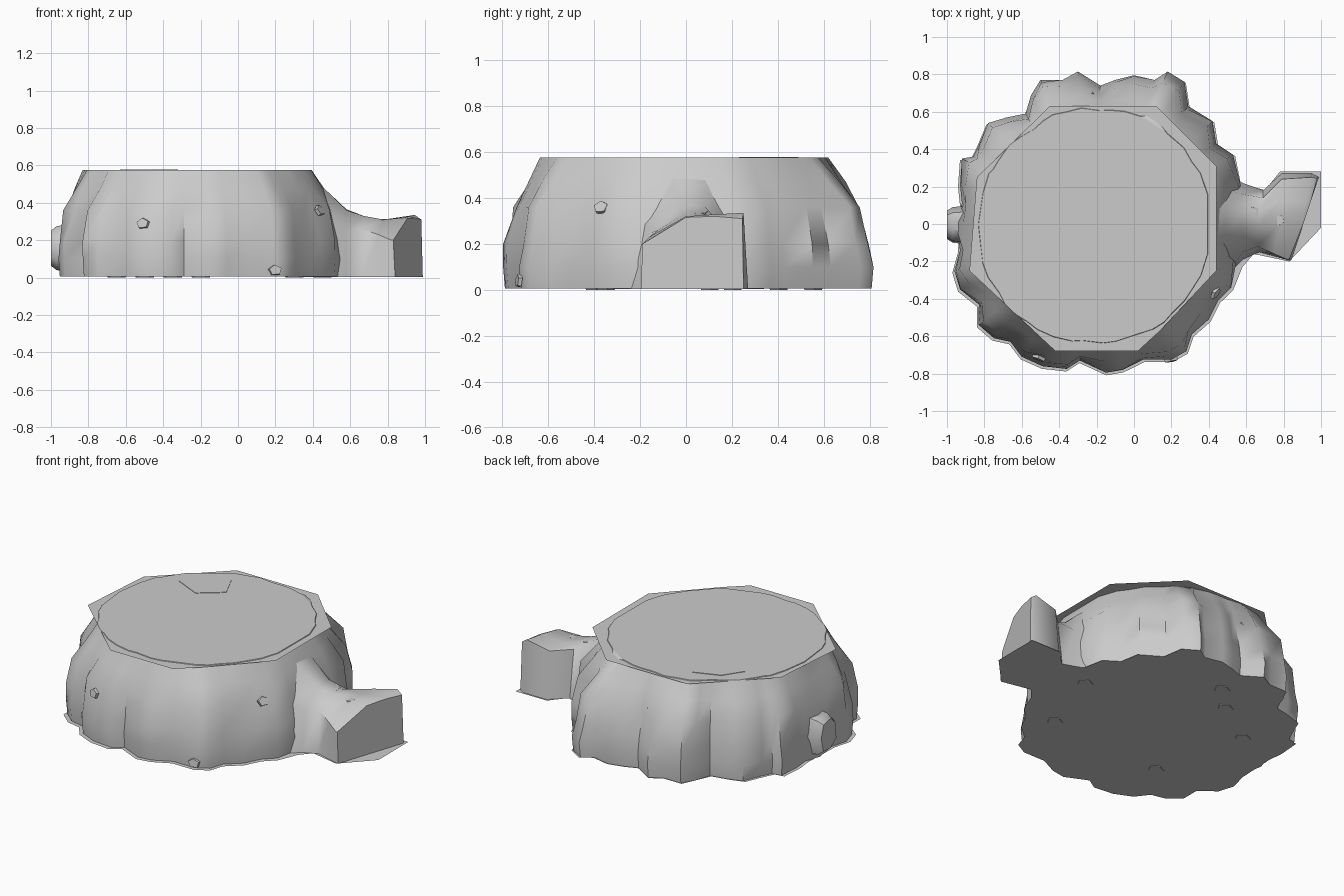
import bpy, bmesh, math, random
from mathutils import Vector

if "Cube" in bpy.data.objects:
    bpy.data.objects.remove(bpy.data.objects["Cube"])

random.seed(4)
CX = -0.215
# base outline of the fluted trunk, counter-clockwise
RIM = [(.57,.2),(.53,.36),(.44,.42),(.42,.54),(.29,.62),(.27,.75),(.18,.805),(.11,.76),(0,.785),
       (-.1,.76),(-.18,.73),(-.3,.805),(-.38,.76),(-.5,.76),(-.55,.68),(-.58,.58),(-.68,.56),
       (-.78,.53),(-.83,.41),(-.86,.35),(-.92,.34),(-.93,.2),(-.92,.1),(-.955,0),(-.93,-.15),
       (-.96,-.26),(-.93,-.36),(-.83,-.44),(-.83,-.55),(-.75,-.62),(-.66,-.64),(-.6,-.72),
       (-.49,-.77),(-.36,-.785),(-.29,-.74),(-.15,-.805),(-.06,-.79),(.05,-.735),(.2,-.735),
       (.28,-.69),(.31,-.6),(.4,-.52),(.45,-.42),(.52,-.35),(.55,-.2)]


def make(name, verts, faces, smooth=True):
    me = bpy.data.meshes.new(name)
    me.from_pydata(verts, [], faces)
    bm = bmesh.new()
    bm.from_mesh(me)
    bmesh.ops.recalc_face_normals(bm, faces=bm.faces)
    bm.to_mesh(me)
    bm.free()
    ob = bpy.data.objects.new(name, me)
    bpy.context.collection.objects.link(ob)
    if smooth:
        bpy.ops.object.select_all(action='DESELECT')
        ob.select_set(True)
        bpy.context.view_layer.objects.active = ob
        bpy.ops.object.shade_smooth_by_angle(angle=math.radians(50))
    return ob


def loft(name, rings):
    n = len(rings[0])
    verts = [p for r in rings for p in r]
    faces = [(k*n+i, k*n+(i+1) % n, (k+1)*n+(i+1) % n, (k+1)*n+i)
             for k in range(len(rings)-1) for i in range(n)]
    faces += [tuple(range(n)), tuple(range((len(rings)-1)*n, len(rings)*n))]
    return make(name, verts, faces)


def ring(z, t, s=1.0, rough=0):
    """Blend from the fluted base outline (t=0) to the rounder cut (t=1)."""
    out = []
    for x, y in RIM:
        d = Vector((x-CX, y+.01))
        r = d.length
        top = .622 + .2*(r-.77)
        length = r*s*(1-t) + top*t + random.uniform(-rough, rough)
        d = d.normalized()*length
        out.append((CX+d.x, d.y-.01*t, z))
    return out


# trunk
loft("trunk", [ring(.006, 0, .99), ring(.1, 0, 1), ring(.2, .06, 1, .012), ring(.36, .27, 1, .018),
               ring(.47, .64, 1, .01), ring(.575, 1)])

# large root: front foot, front shoulder, ridge, back shoulder, back foot
secs = [
    [(.3,-.32,.004), (.3,-.22,.45), (.36,-.08,.56), (.36,.1,.56), (.3,.24,.45), (.3,.34,.004)],
    [(.5,-.27,.004), (.48,-.19,.3), (.49,-.05,.45), (.49,.08,.45), (.48,.19,.32), (.5,.27,.004)],
    [(.58,-.19,.004), (.58,-.15,.25), (.58,-.03,.36), (.58,.08,.365), (.58,.16,.28), (.58,.22,.004)],
    [(.67,-.15,.004), (.66,-.12,.26), (.67,-.01,.33), (.67,.07,.33), (.69,.14,.3), (.69,.18,.004)],
    [(.76,-.175,.004), (.75,-.16,.23), (.78,0,.31), (.78,.12,.31), (.79,.24,.3), (.79,.27,.004)],
    [(.83,-.195,.004), (.82,-.19,.2), (.89,0,.32), (.92,.12,.328), (.945,.25,.335), (.95,.27,.004)],
    [(.84,-.195,.004), (.83,-.19,.2), (.905,0,.315), (.945,.12,.32), (.98,.245,.31), (.988,.25,.004)]]
loft("large_root", secs)

# small root stub on the left
stub = []
for x, s in ((-.84, 1.15), (-.97, 1.0), (-1.0, .8)):
    stub.append([(x, y*s, .155+z*s) for y, z in
                 ((-.1,-.06), (-.03,-.115), (.06,-.11), (.09,0), (.06,.1), (-.03,.12), (-.09,.06))])
loft("small_root", stub)

# flat cap sheet just under the cut face, and flat sheet underneath
cap = [(-.88,-.25), (-.42,-.68), (.02,-.68), (.14,-.57), (.44,-.25), (.44,.31), (.12,.63),
       (-.45,.63), (-.84,.25)]
make("cut_face", [(x, y, .571) for x, y in cap], [tuple(range(len(cap)))], False)
foot = [(.57,.22), (.7,.18), (.78,.28), (1,.28), (1,-.02), (.83,-.2), (.64,-.16), (.58,-.23)]
under = [(CX+(x-CX)*1.015, y*1.005) for x, y in RIM[1:-1]]
under = [p for i, p in enumerate(under) if i % 3 != 1 or math.hypot(p[0]-CX, p[1]) > .77]
sheet = foot[::-1] + under
make("underside", [(x, y, .003) for x, y in sheet], [tuple(range(len(sheet)))], False)


# thin five-sided bark chips and knots
def chip(name, pos, normal, size, depth=.012):
    q = Vector(normal).to_track_quat('Z', 'Y')
    rings = []
    for h, s in ((-depth, 1.1), (depth*.4, 1)):
        rings.append([tuple(Vector(pos) + q @ Vector((size*s*math.cos(a), size*.8*s*math.sin(a), h)))
                      for a in [i*math.tau/5+.4 for i in range(5)]])
    loft(name, rings)


pent = [(-.63,.31), (-.46,.23), (-.32,.34), (-.39,.49), (-.55,.43)]
loft("top_knot", [[(x, y, z) for x, y in pent] for z in (.57, .578)])
for i, (x, y, z, n) in enumerate([
        (.13,-.66,.37,(.3,-1,.4)), (.2,-.73,.04,(.2,-1,.1)), (-.51,-.72,.29,(-.4,-1,.2)),
        (.44,-.37,.36,(1,-.6,.5)), (-.25,.7,.38,(0,1,.4)),
        (.64,.06,.335,(.3,0,1)), (.77,.02,.308,(0,0,1))]):
    chip(f"bark_chip_{i+1}", (x, y, z), n, .035)
for i, (x, y) in enumerate([(.45,.1), (.3,-.35), (-.2,.55), (-.35,.4), (-.65,.2), (-.5,-.4)]):
    chip(f"underside_knot_{i+1}", (x, y, .0024), (0, 0, -1), .05, .006)
